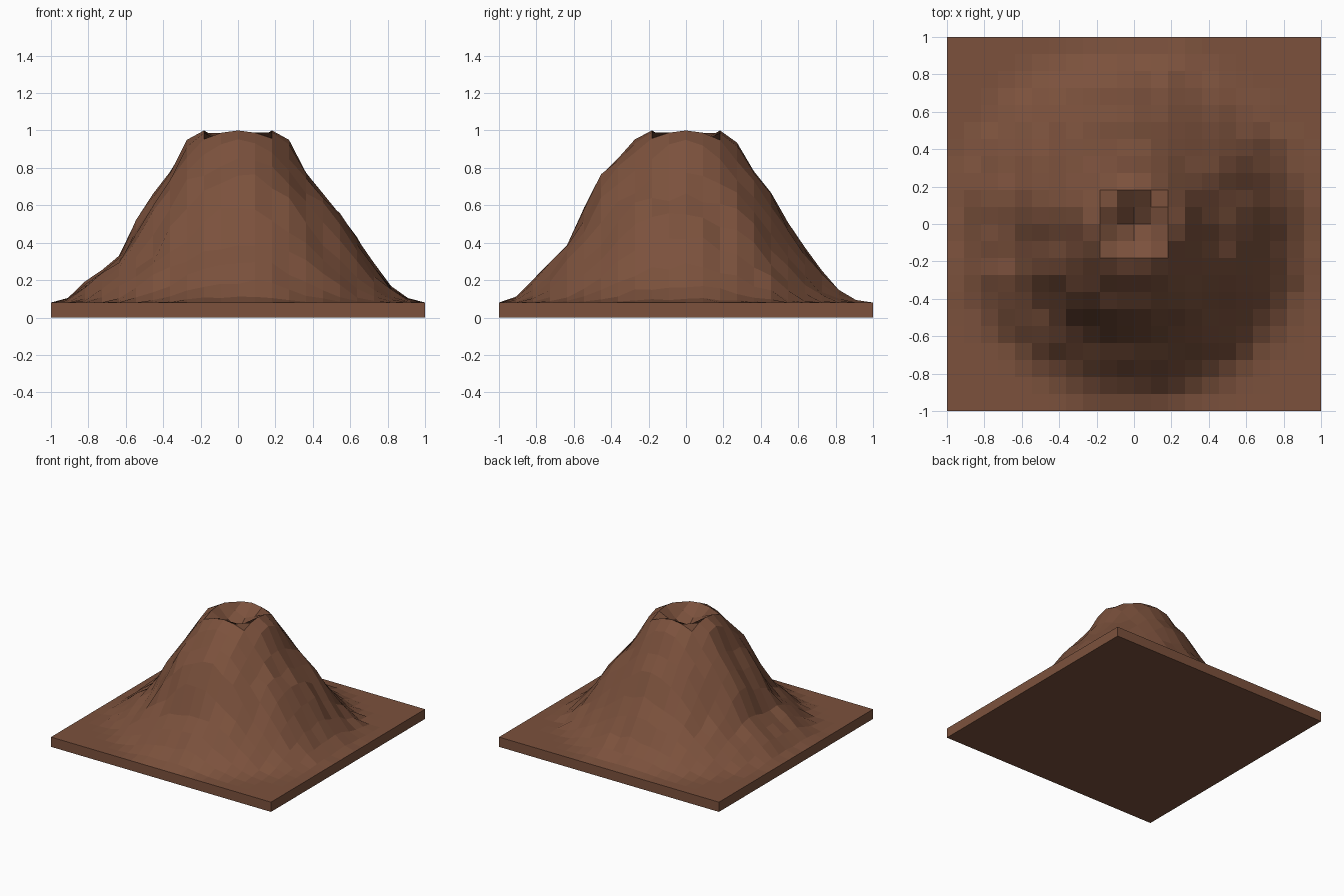
import bpy, bmesh, math, random
from mathutils import Vector, noise

if "Cube" in bpy.data.objects:
    bpy.data.objects.remove(bpy.data.objects["Cube"])

random.seed(4)
CELLS = 22
STEP = 2 / CELLS
BASE = 0.08

# Slope heights per grid ring, from the centre outwards, for each side
CRATER = [0.83, 0.91, 1.0]
SIDES = {
    (1, 0): [0.95, 0.79, 0.66, 0.575, 0.44, 0.29, 0.17, 0.10, 0.08],
    (-1, 0): [0.95, 0.78, 0.66, 0.51, 0.33, 0.26, 0.19, 0.11, 0.08],
    (0, 1): [0.94, 0.78, 0.67, 0.50, 0.37, 0.25, 0.16, 0.10, 0.08],
    (0, -1): [0.95, 0.84, 0.76, 0.60, 0.40, 0.30, 0.19, 0.11, 0.08],
}


def sample(profile, r):
    t = r / STEP
    i = int(t)
    if i >= len(profile) - 1:
        return profile[-1]
    return profile[i] + (profile[i + 1] - profile[i]) * (t - i)


def height(x, y):
    r = math.hypot(x, y)
    if r < 1e-4:
        return CRATER[0]
    z = 0
    for (dx, dy), slope in SIDES.items():
        w = max(0, (x * dx + y * dy) / r) ** 2
        z += w * sample(CRATER + slope, r)
    # Gullies and rough rock, fading out at the crater and the plain
    a = math.atan2(y, x)
    fade = max(0, min(1, (r - 0.2) / 0.3)) * max(0, min(1, (1.05 - r) / 0.4))
    rough = noise.noise(Vector((3 * math.cos(a), 3 * math.sin(a), r * 1.5)))
    z += fade * (0.05 * rough - 0.012 + random.uniform(-0.02, 0.02))
    return max(BASE, z)


# Terrain surface
bm = bmesh.new()
bmesh.ops.create_grid(bm, x_segments=CELLS, y_segments=CELLS, size=1)
for v in bm.verts:
    if max(abs(v.co.x), abs(v.co.y)) > 0.99:
        v.co.z = BASE
    else:
        v.co.z = height(v.co.x, v.co.y)

# Slab sides and underside
rim = [e for e in bm.edges if e.is_boundary]
ext = bmesh.ops.extrude_edge_only(bm, edges=rim)["geom"]
for v in ext:
    if isinstance(v, bmesh.types.BMVert):
        v.co.z = 0
bmesh.ops.holes_fill(bm, edges=[e for e in bm.edges if e.is_boundary], sides=0)
bmesh.ops.recalc_face_normals(bm, faces=bm.faces)

mesh = bpy.data.meshes.new("volcano")
bm.to_mesh(mesh)
bm.free()
volcano = bpy.data.objects.new("volcano", mesh)
bpy.context.collection.objects.link(volcano)

rock = bpy.data.materials.new("brown_rock")
rock.diffuse_color = (0.2, 0.083, 0.046, 1)
rock.use_nodes = True
rock.node_tree.nodes["Principled BSDF"].inputs["Base Color"].default_value = rock.diffuse_color
mesh.materials.append(rock)
